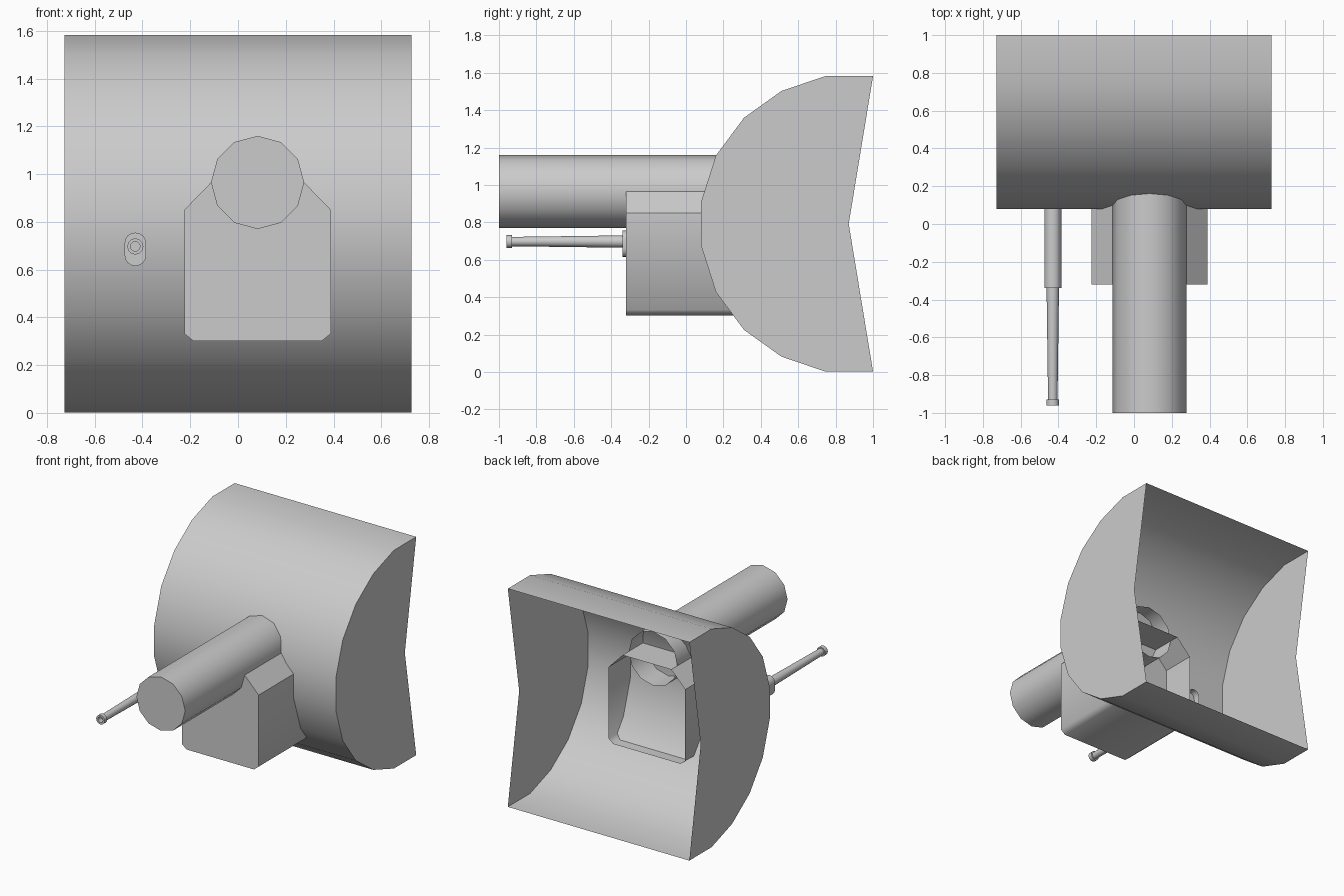
import bpy, bmesh
from math import sin, cos, pi, radians

if "Cube" in bpy.data.objects:
    bpy.data.objects.remove(bpy.data.objects["Cube"])


def loft(name, rings, closed=True, cap_start=False, cap_end=False, limit=35, sharp=None):
    """Skin a list of point rings, shade smooth and keep hard edges sharp."""
    bm = bmesh.new()
    loops = [[bm.verts.new(p) for p in ring] for ring in rings]
    n = len(loops[0])
    for a, b in zip(loops, loops[1:]):
        for i in range(n if closed else n - 1):
            j = (i + 1) % n
            bm.faces.new((a[i], a[j], b[j], b[i]))
    if cap_start:
        bm.faces.new(loops[0])
    if cap_end:
        bm.faces.new(loops[-1])
    bmesh.ops.recalc_face_normals(bm, faces=bm.faces[:])
    for f in bm.faces:
        f.smooth = True
    for e in bm.edges:
        hard = len(e.link_faces) == 2 and e.calc_face_angle() > radians(limit)
        e.smooth = not (hard or (sharp is not None and sharp(e)))
    mesh = bpy.data.meshes.new(name)
    bm.to_mesh(mesh)
    bm.free()
    obj = bpy.data.objects.new(name, mesh)
    bpy.context.collection.objects.link(obj)
    return obj


def circle(cx, cz, r, y, n):
    return [(cx + r * sin(2 * pi * i / n), y, cz + r * cos(2 * pi * i / n)) for i in range(n)]


# Curved shield: thin shell, open at the back, with notched side plates
half = [(1.0, 0.79), (0.745, 0.79), (0.51, 0.71), (0.31, 0.567), (0.16, 0.365), (0.08, 0.115)]
MID = 0.792
arc = [(y, MID + h) for y, h in half] + [(y, MID - h) for y, h in reversed(half)]
arc = [(y, min(max(z, 0.0), 1.585)) for y, z in arc]
notch = (0.87, MID)
W = 0.727
shield = loft("shield", [[(x, y, z) for y, z in arc] for x in (-W, W)], closed=False)
bm = bmesh.new()
bm.from_mesh(shield.data)
for x in (-W, W):
    rim = sorted((v for v in bm.verts if abs(v.co.x - x) < 1e-4), key=lambda v: v.index)
    plate = rim + [bm.verts.new((x, *notch))]
    face = bm.faces.new(plate)
    face.normal_update()
    if face.normal.x * x < 0:
        face.normal_flip()
    for e in face.edges:
        e.smooth = False
bm.to_mesh(shield.data)
bm.free()

# Gun housing: chamfered box, open at the rear inside the shield
CX = 0.082
side = [(0.195, 0.965), (0.307, 0.85), (0.307, 0.332), (0.27, 0.302)]
outline = [(CX + x, z) for x, z in side] + [(CX - x, z) for x, z in reversed(side)]
loft("gun_housing", [[(x, y, z) for x, z in outline] for y in (-0.32, 0.33)],
     cap_start=True, limit=60,
     sharp=lambda e: all(v.co.z > 0.5 for v in e.verts) and
     abs(e.verts[0].co.y - e.verts[1].co.y) > 0.1)

# Main barrel: twelve-sided tube, closed at the muzzle
loft("main_barrel", [circle(CX, 0.965, 0.195, y, 12) for y in (-1.0, 0.26)], cap_start=True)

# Mount of the small gun: rounded slot shape running back into the shield
GX, GZ = -0.43, 0.697
R = 0.045
slot = []
for k in range(2):
    cz = 0.71 if k == 0 else 0.66
    slot += [(GX + R * cos(pi * (k + i / 8)), cz + R * sin(pi * (k + i / 8))) for i in range(9)]
loft("small_gun_mount", [[(x, y, z) for x, z in slot] for y in (-0.34, 0.13)], cap_start=True)

# Small gun: tapered tube with a muzzle collar and bore
steps = [(0.033, -0.33), (0.025, -0.93), (0.034, -0.93), (0.034, -0.96), (0.02, -0.96), (0.02, -0.92)]
loft("small_gun_barrel", [circle(GX, GZ, r, y, 12) for r, y in steps], cap_end=True)
